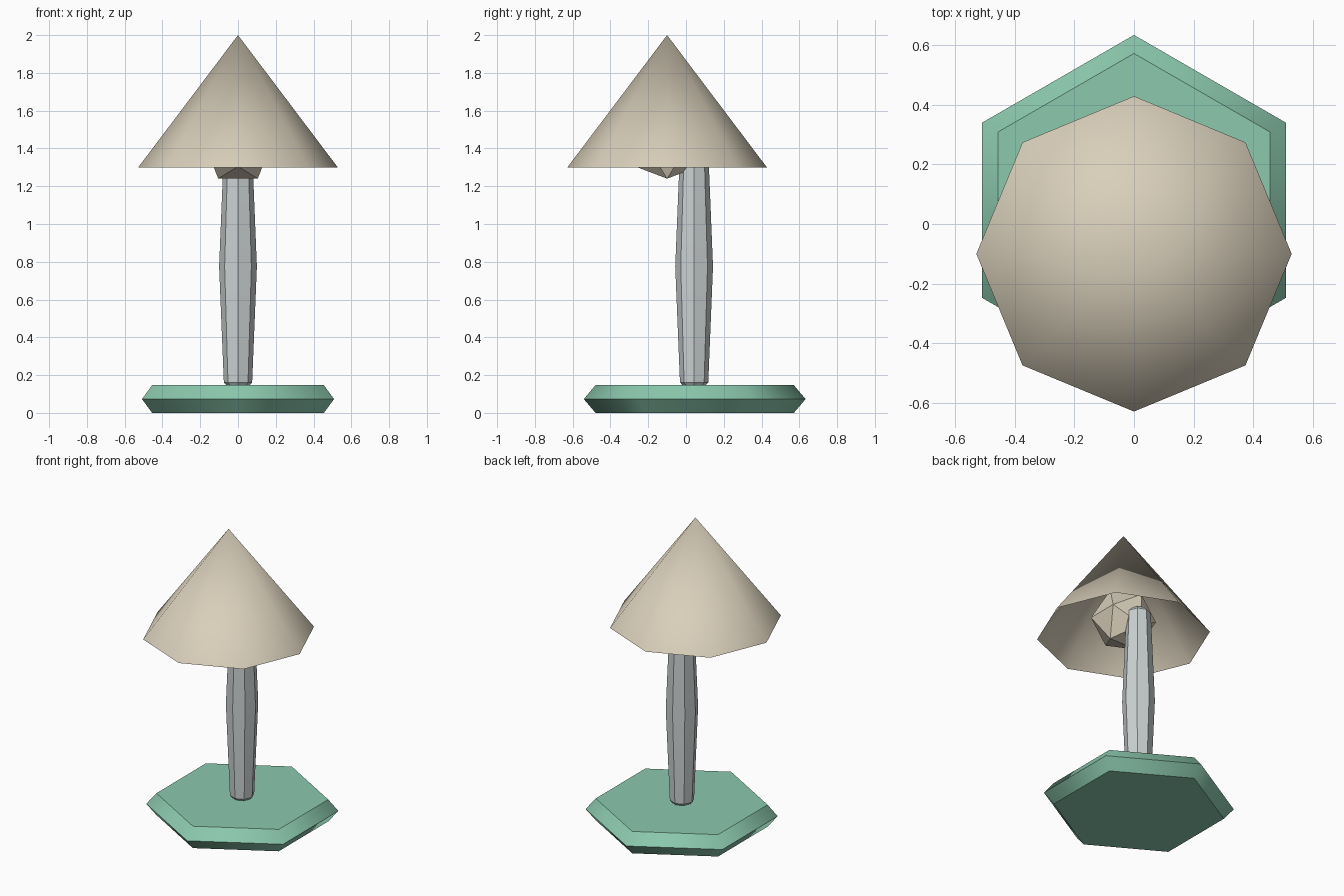
import bpy, bmesh, math
from mathutils import Vector

if "Cube" in bpy.data.objects:
    bpy.data.objects.remove(bpy.data.objects["Cube"])


def material(name, rgb):
    m = bpy.data.materials.new(name)
    m.diffuse_color = (*rgb, 1)
    m.use_nodes = True
    m.node_tree.nodes["Principled BSDF"].inputs["Base Color"].default_value = m.diffuse_color
    return m


GREEN = material("sea_green", (0.26, 0.58, 0.42))
GREY = material("pale_grey", (0.60, 0.64, 0.64))
CREAM = material("cream", (0.69, 0.62, 0.49))


def finish(name, bm, mat, angle=None):
    bmesh.ops.recalc_face_normals(bm, faces=bm.faces)
    mesh = bpy.data.meshes.new(name)
    bm.to_mesh(mesh)
    bm.free()
    mesh.materials.append(mat)
    ob = bpy.data.objects.new(name, mesh)
    bpy.context.collection.objects.link(ob)
    if angle:
        bpy.ops.object.select_all(action='DESELECT')
        ob.select_set(True)
        bpy.context.view_layer.objects.active = ob
        bpy.ops.object.shade_smooth_by_angle(angle=math.radians(angle))
    return ob


def lathe(name, profile, sides, y, mat, start=0, capped=True, angle=None):
    """Stack polygon rings of (radius, z); radius 0 makes an apex."""
    bm = bmesh.new()
    rings = []
    for r, z in profile:
        if r == 0:
            rings.append([bm.verts.new((0, y, z))] * sides)
            continue
        rings.append([bm.verts.new((r * math.cos(start + math.tau * i / sides),
                                    y + r * math.sin(start + math.tau * i / sides), z))
                      for i in range(sides)])
    for a, b in zip(rings, rings[1:]):
        for i in range(sides):
            j = (i + 1) % sides
            corners = list(dict.fromkeys((a[i], a[j], b[j], b[i])))
            bm.faces.new(corners)
    if capped:
        bm.faces.new(rings[0])
        bm.faces.new(rings[-1])
    return finish(name, bm, mat, angle)


# Hexagonal foot with a pointed rim
lathe("base", [(0.525, 0), (0.587, 0.073), (0.525, 0.147)], 6, 0.046, GREEN,
      start=math.pi / 2, angle=50)

# Eight-sided post, swollen in the middle, with chamfered ends
lathe("post", [(0.055, 0.138), (0.075, 0.162), (0.10, 0.775), (0.075, 1.388), (0.055, 1.412)],
      8, 0.043, GREY, angle=30)

# Open conical shade, set forward of the post
lathe("shade", [(0.528, 1.3), (0, 2.0)], 8, -0.1, CREAM, capped=False, angle=40)

# Faceted bulb: icosahedron resting on an edge, as a hull of three golden rectangles
h = 0.105
p = h * (1 + math.sqrt(5)) / 2
bm = bmesh.new()
for s in (-h, h):
    for t in (-p, p):
        for co in ((s, 0, t), (t, s, 0), (0, t, s)):
            bm.verts.new(Vector(co) + Vector((0, -0.1, 1.41)))
bmesh.ops.convex_hull(bm, input=bm.verts)
finish("bulb", bm, CREAM)
